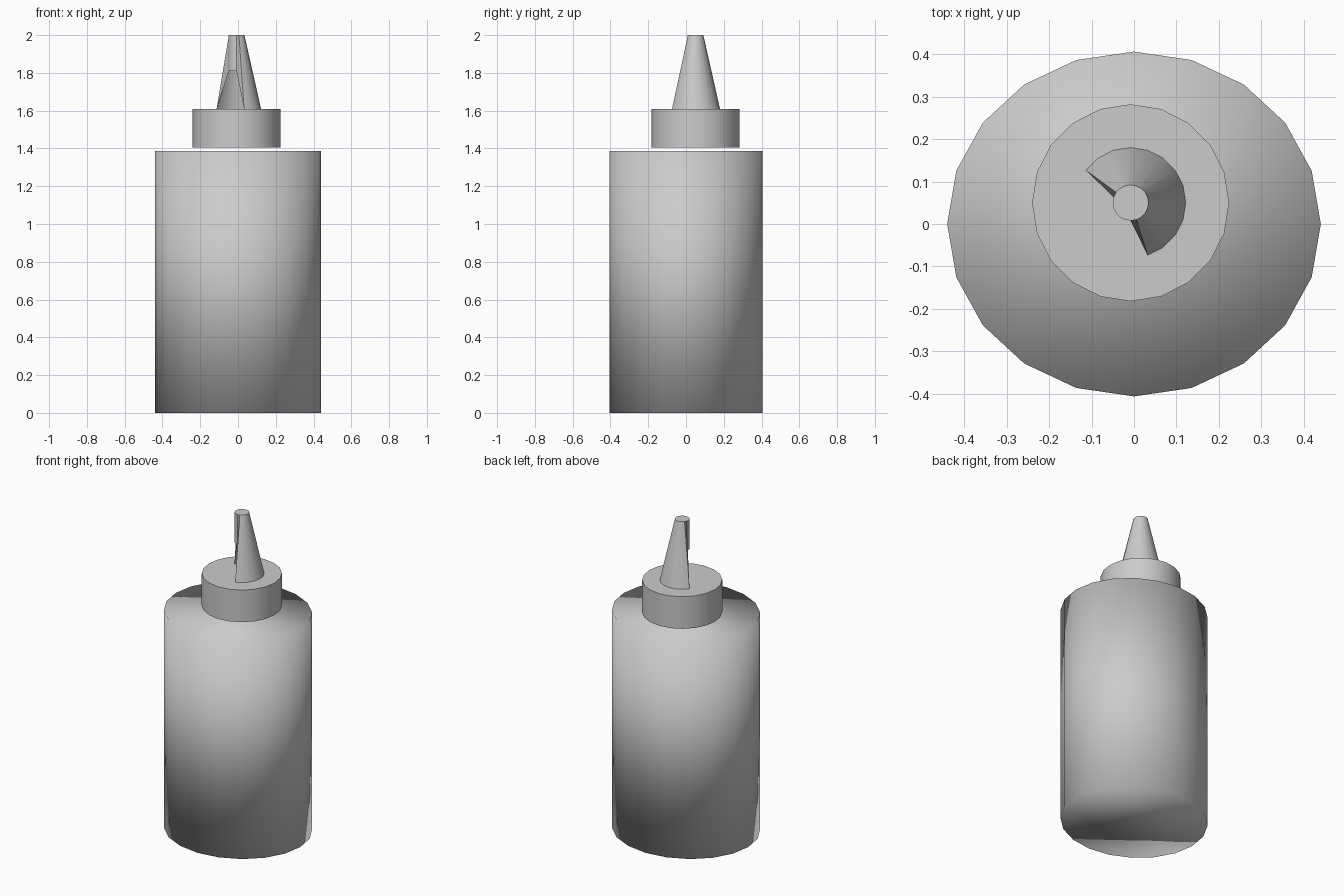
import bpy, bmesh, math

if "Cube" in bpy.data.objects:
    bpy.data.objects.remove(bpy.data.objects["Cube"])

SIDES = 20


def ring(bm, cx, cy, rx, ry, z):
    step = 2 * math.pi / SIDES
    return [bm.verts.new((cx + rx * math.cos(i * step), cy + ry * math.sin(i * step), z))
            for i in range(SIDES)]


def loft(name, lower, upper, close_bottom=True, sharp=True, adjust=None):
    """Bridge two rings, given as (cx, cy, rx, ry, z)."""
    bm = bmesh.new()
    a, b = ring(bm, *lower), ring(bm, *upper)
    if adjust:
        adjust(a, b)
    for i in range(SIDES):
        j = (i + 1) % SIDES
        bm.faces.new((a[i], a[j], b[j], b[i]))
    bm.faces.new(b)
    if close_bottom:
        bm.faces.new(a[::-1])
    me = bpy.data.meshes.new(name)
    bm.to_mesh(me)
    bm.free()
    ob = bpy.data.objects.new(name, me)
    bpy.context.collection.objects.link(ob)
    bpy.ops.object.select_all(action='DESELECT')
    ob.select_set(True)
    bpy.context.view_layer.objects.active = ob
    if sharp:
        bpy.ops.object.shade_smooth_by_angle(angle=math.radians(35))
    else:
        bpy.ops.object.shade_smooth()
    return ob


# Bottle body: slightly oval, smooth over the rims
loft("bottle_body", (0, 0, 0.44, 0.406, 0), (0, 0, 0.44, 0.406, 1.387), sharp=False)

# Screw cap floating just above the body
CX, CY = -0.008, 0.05
loft("screw_cap", (CX, CY, 0.232, 0.232, 1.405), (CX, CY, 0.232, 0.232, 1.61))


# Nozzle: cone whose front left base edge is pulled up under the tip
def raise_notch(base, tip):
    for i in range(9, 16):
        base[i].co = (tip[i].co.x, tip[i].co.y, 1.81)


loft("nozzle", (CX, CY, 0.13, 0.13, 1.61), (CX, CY, 0.042, 0.042, 2.0),
     close_bottom=False, adjust=raise_notch)
